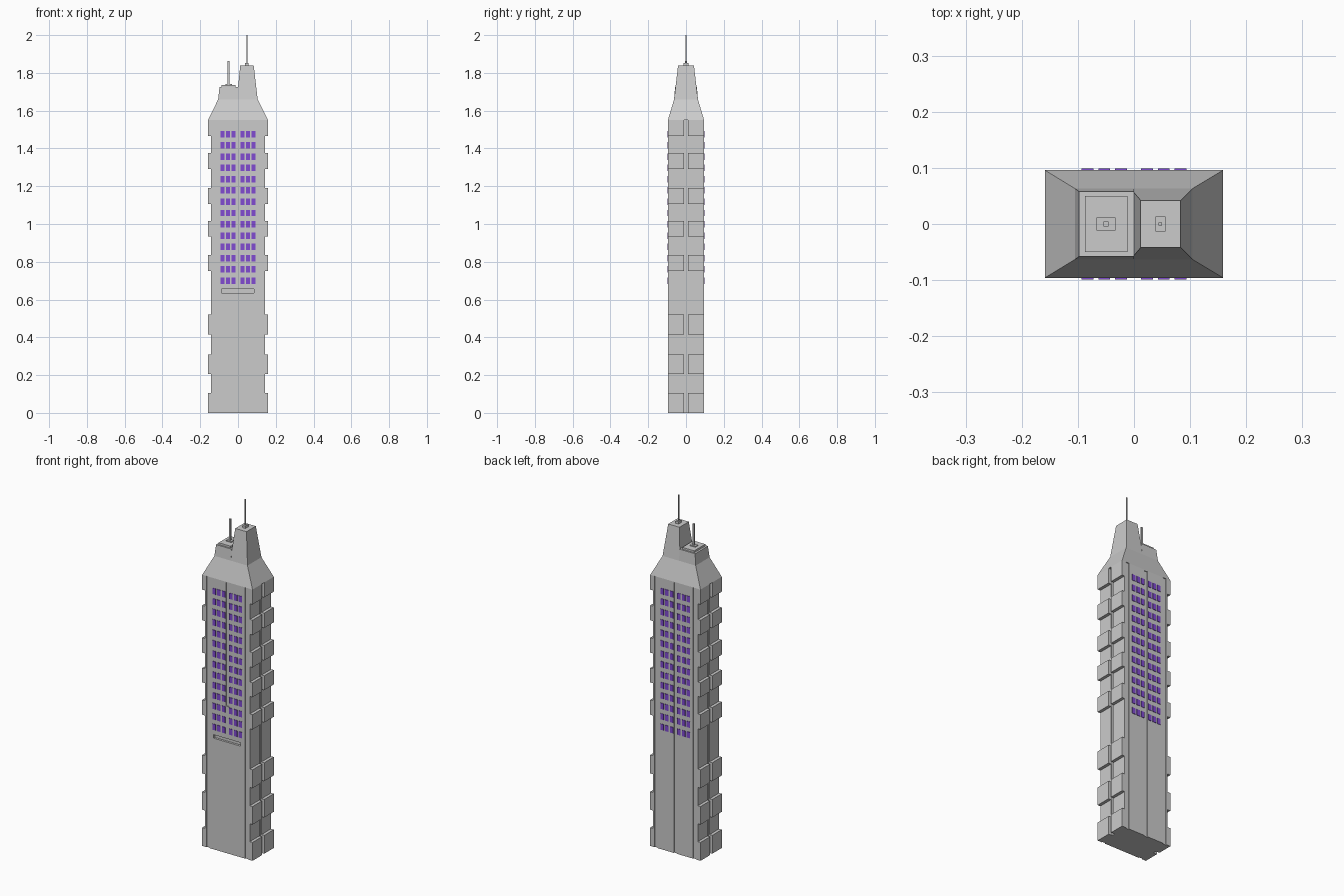
import bpy, bmesh

if "Cube" in bpy.data.objects:
    bpy.data.objects.remove(bpy.data.objects["Cube"])

HX, HY, EAVE = 0.159, 0.096, 1.55
CORE = 0.142


def add_box(bm, x0, x1, y0, y1, z0, z1):
    add_frustum(bm, (x0, x1, y0, y1), z0, (x0, x1, y0, y1), z1)


def add_frustum(bm, lo, z0, hi, z1):
    """Closed solid between two rectangles (x0, x1, y0, y1)."""
    rings = []
    for (x0, x1, y0, y1), z in ((lo, z0), (hi, z1)):
        rings.append([bm.verts.new(p) for p in
                      ((x0, y0, z), (x1, y0, z), (x1, y1, z), (x0, y1, z))])
    a, b = rings
    bm.faces.new(a[::-1])
    bm.faces.new(b)
    for i in range(4):
        j = (i + 1) % 4
        bm.faces.new((a[i], a[j], b[j], b[i]))


def finish(name, bm, mat=None):
    me = bpy.data.meshes.new(name)
    bm.to_mesh(me)
    bm.free()
    ob = bpy.data.objects.new(name, me)
    bpy.context.collection.objects.link(ob)
    if mat:
        me.materials.append(mat)
    return ob


# Main shaft
bm = bmesh.new()
add_box(bm, -CORE, CORE, -HY, HY, 0, EAVE)
shaft = finish("shaft", bm)

# Recesses: corner and centre grooves on each face, and the front slot
bm = bmesh.new()
D = 0.005
for s in (-1, 1):
    x0, x1 = sorted((s * (CORE - 0.006), s * (CORE + 0.02)))
    add_box(bm, x0, x1, -0.01, 0.01, -0.1, 1.6)
    y0, y1 = sorted((s * (HY - D), s * (HY + 0.02)))
    for cx in (-0.122, 0.122):
        add_box(bm, cx - 0.01, cx + 0.01, y0, y1, -0.1, 1.6)
    add_box(bm, -0.01, 0.01, y0, y1, 0.84 if s < 0 else -0.1, 1.545)
add_box(bm, -0.088, 0.084, -HY - 0.02, -HY + 0.012, 0.635, 0.655)
cutter = finish("groove_cutter", bm)
cutter.hide_render = True
mod = shaft.modifiers.new("grooves", 'BOOLEAN')
mod.operation = 'DIFFERENCE'
mod.solver = 'EXACT'
mod.object = cutter
bpy.context.view_layer.objects.active = shaft
bpy.ops.object.modifier_apply(modifier=mod.name)
bpy.data.objects.remove(cutter)

# Side blocks, split in two by the centre groove
bm = bmesh.new()
tiers = ((0, 0.105), (0.207, 0.31), (0.415, 0.52), (0.75, 0.835),
         (0.935, 1.017), (1.105, 1.19), (1.29, 1.375), (1.465, EAVE))
for z0, z1 in tiers:
    for s in (-1, 1):
        x0, x1 = sorted((s * CORE, s * HX))
        add_box(bm, x0, x1, -HY, -0.01, z0, z1)
        add_box(bm, x0, x1, 0.01, HY, z0, z1)
finish("side_blocks", bm)

# Windows, front and back
purple = bpy.data.materials.new("window_purple")
purple.diffuse_color = (0.22, 0.07, 0.65, 1)
purple.use_nodes = True
purple.node_tree.nodes["Principled BSDF"].inputs["Base Color"].default_value = purple.diffuse_color
bm = bmesh.new()
for row in range(14):
    z = 0.683 + row * 0.0597
    for cx in (-0.083, -0.053, -0.023, 0.023, 0.053, 0.083):
        for s in (-1, 1):
            y0, y1 = sorted((s * (HY - 0.002), s * (HY + 0.0025)))
            add_box(bm, cx - 0.0105, cx + 0.0105, y0, y1, z, z + 0.034)
finish("windows", bm, purple)

# Sloped roof skirt
bm = bmesh.new()
add_frustum(bm, (-HX, HX, -HY, HY), EAVE, (-0.105, 0.104, -0.063, 0.063), 1.66)
finish("roof_skirt", bm)

# Low crown with its raised platform
bm = bmesh.new()
add_frustum(bm, (-0.105, 0.0, -0.063, 0.063), 1.66,
            (-0.098, 0.0, -0.058, 0.058), 1.724)
add_box(bm, -0.087, -0.012, -0.05, 0.05, 1.724, 1.735)
finish("low_crown", bm)

# Tall crown
bm = bmesh.new()
add_frustum(bm, (-0.006, 0.104, -0.063, 0.063), 1.66,
            (0.012, 0.083, -0.042, 0.042), 1.84)
finish("tall_crown", bm)

# Antennas on small bases
for name, cx, hw, hd, r, z0, z1, z2 in (
        ("low_antenna", -0.05, 0.017, 0.012, 0.0045, 1.735, 1.74, 1.862),
        ("tall_antenna", 0.047, 0.009, 0.013, 0.003, 1.84, 1.853, 2.0)):
    bm = bmesh.new()
    add_box(bm, cx - hw, cx + hw, -hd, hd, z0, z1)
    add_box(bm, cx - r, cx + r, -r, r, z1, z2)
    finish(name, bm)
